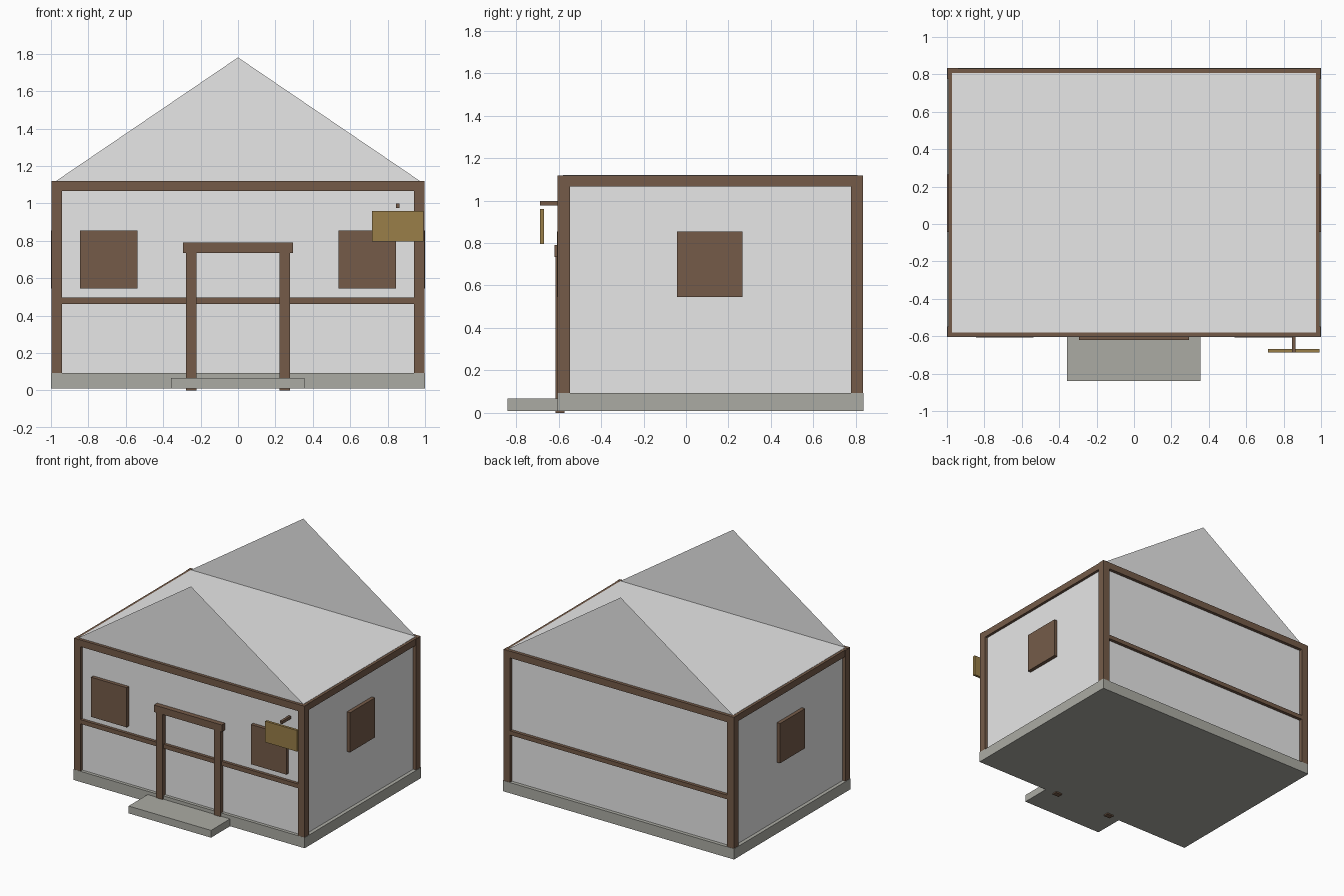
import bpy

if "Cube" in bpy.data.objects:
    bpy.data.objects.remove(bpy.data.objects["Cube"])


def material(name, rgb):
    m = bpy.data.materials.new(name)
    m.diffuse_color = (*rgb, 1.0)
    m.use_nodes = True
    m.node_tree.nodes["Principled BSDF"].inputs["Base Color"].default_value = m.diffuse_color
    return m


PLASTER = material("pale plaster", (0.8, 0.8, 0.8))
TIMBER = material("brown timber", (0.176, 0.105, 0.066))
STONE = material("grey stone", (0.41, 0.41, 0.37))
SIGN = material("ochre board", (0.32, 0.21, 0.066))


def mesh(name, verts, faces, mat):
    me = bpy.data.meshes.new(name)
    me.from_pydata(verts, [], faces)
    me.materials.append(mat)
    ob = bpy.data.objects.new(name, me)
    bpy.context.collection.objects.link(ob)
    return ob


def box(name, x, y, z, mat):
    """Box from (min, max) ranges on each axis."""
    verts = [(a, b, c) for a in x for b in y for c in z]
    faces = [(0, 1, 3, 2), (4, 6, 7, 5), (0, 4, 5, 1),
             (2, 3, 7, 6), (0, 2, 6, 4), (1, 5, 7, 3)]
    return mesh(name, verts, faces, mat)


def mirrored(side, lo, hi):
    return tuple(sorted((side * lo, side * hi)))


# Main dimensions
FRONT, BACK = -0.605, 0.835      # outer faces
WF, WB, WX = -0.58, 0.807, 0.972  # recessed wall faces
TOP = 1.12

# Stone base and doorstep
box("foundation", (-1, 1), (FRONT, BACK), (0.01, 0.093), STONE)
box("doorstep", (-0.358, 0.355), (-0.84, FRONT), (0.01, 0.067), STONE)

# Plaster walls with flat ceiling
box("walls", (-WX, WX), (WF, WB), (0.05, TOP), PLASTER)

# Thin gable ends
for label, y in (("front", WF), ("back", WB)):
    order = (0, 1, 2) if y < 0 else (0, 2, 1)
    mesh(label + "_gable", [(-WX, y, TOP), (WX, y, TOP), (0, y, 1.78)],
         [order], PLASTER)

# Timber frame: front and back beams and rails
for label, y in (("front", (-0.603, WF + 0.005)), ("back", (WB - 0.005, 0.832))):
    box(label + "_top_beam", (-0.996, 0.996), y, (1.066, TOP - 0.001), TIMBER)
    box(label + "_middle_rail", (-0.95, 0.95), y, (0.463, 0.496), TIMBER)

# Timber frame: side beams, corner posts and side shutters
for label, s in (("left", -1), ("right", 1)):
    box(label + "_top_beam", mirrored(s, WX - 0.005, 0.993),
        (-0.60, 0.83), (1.066, TOP - 0.002), TIMBER)
    box(label + "_front_post", mirrored(s, 0.94, 0.997),
        (-0.604, -0.547), (0.093, TOP - 0.003), TIMBER)
    box(label + "_back_post", mirrored(s, 0.94, 0.997),
        (0.776, 0.833), (0.093, TOP - 0.003), TIMBER)
    box(label + "_side_window", mirrored(s, WX - 0.005, 1.0),
        (-0.043, 0.265), (0.545, 0.855), TIMBER)
    box(label + "_front_window", mirrored(s, 0.537, 0.845),
        (-0.608, WF + 0.005), (0.545, 0.855), TIMBER)
    box(label + "_door_jamb", mirrored(s, 0.222, 0.278),
        (-0.614, -0.572), (0.0, 0.74), TIMBER)

# Door lintel
box("door_lintel", (-0.293, 0.293), (-0.619, -0.57), (0.735, 0.79), TIMBER)

# Hanging board and its bracket
box("sign_bracket", (0.845, 0.864), (-0.688, WF + 0.005), (0.976, 0.998), TIMBER)
box("sign_board", (0.717, 0.993), (-0.688, -0.668), (0.795, 0.96), SIGN)
